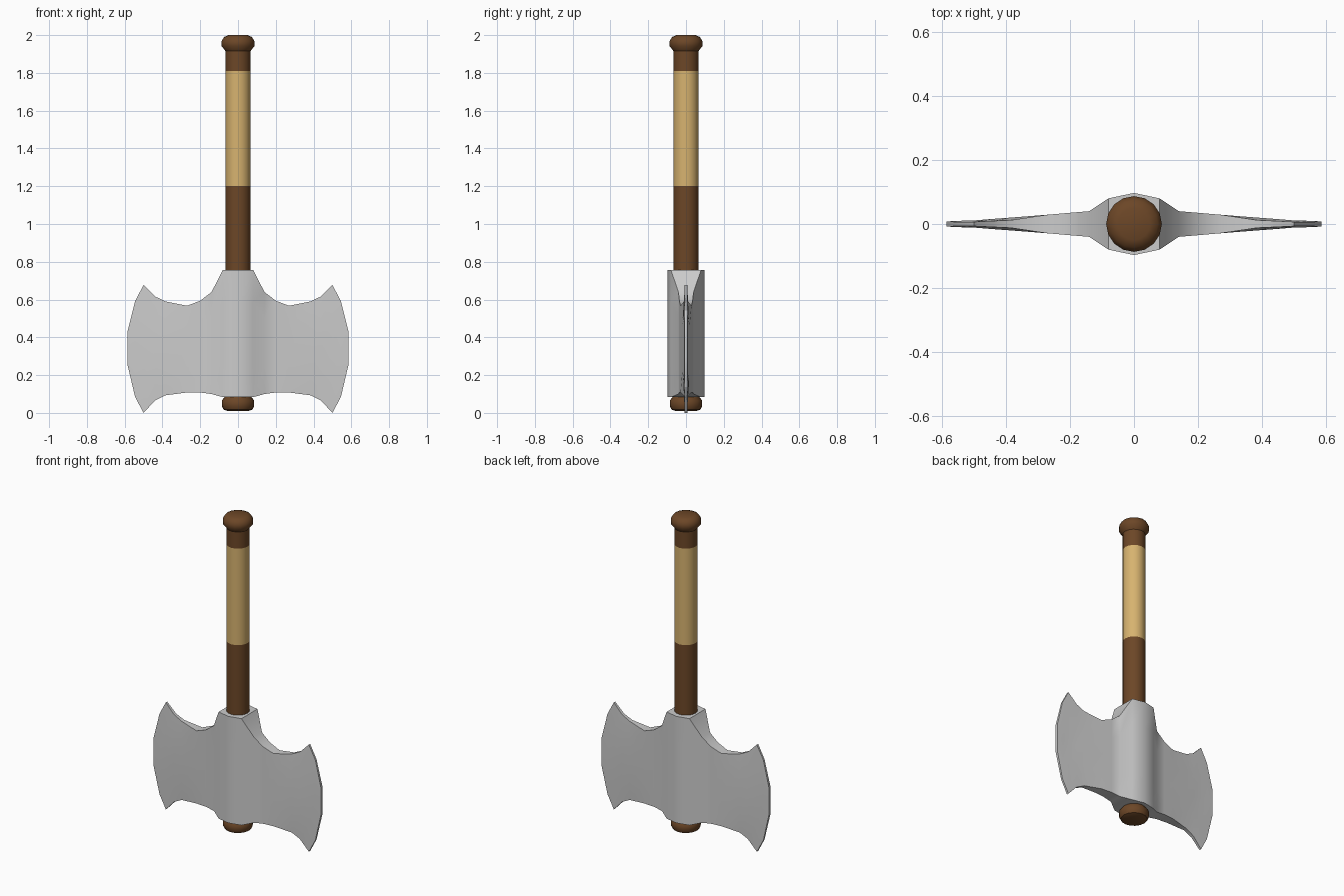
import bpy, bmesh, math

if "Cube" in bpy.data.objects:
    bpy.data.objects.remove(bpy.data.objects["Cube"])

def material(name, rgb):
    m = bpy.data.materials.new(name)
    m.diffuse_color = (*rgb, 1)
    m.use_nodes = True
    m.node_tree.nodes["Principled BSDF"].inputs["Base Color"].default_value = m.diffuse_color
    return m

brown = material("dark_wood", (0.15, 0.062, 0.02))
tan = material("tan_wrap", (0.68, 0.45, 0.16))

def finish(bm, name, mat, angle):
    bmesh.ops.recalc_face_normals(bm, faces=bm.faces)
    me = bpy.data.meshes.new(name)
    bm.to_mesh(me)
    bm.free()
    ob = bpy.data.objects.new(name, me)
    bpy.context.collection.objects.link(ob)
    if mat:
        me.materials.append(mat)
    bpy.ops.object.select_all(action='DESELECT')
    ob.select_set(True)
    bpy.context.view_layer.objects.active = ob
    bpy.ops.object.shade_smooth_by_angle(angle=math.radians(angle))
    return ob

def loft(bm, rings):
    loops = [[bm.verts.new(p) for p in ring] for ring in rings]
    n = len(loops[0])
    for a, b in zip(loops, loops[1:]):
        for i in range(n):
            j = (i + 1) % n
            bm.faces.new((a[i], a[j], b[j], b[i]))
    bm.faces.new(loops[0])
    bm.faces.new(loops[-1])

def lathe(name, profile, mat, sides=16):
    bm = bmesh.new()
    loft(bm, [[(r * math.cos(2 * math.pi * i / sides), r * math.sin(2 * math.pi * i / sides), z)
               for i in range(sides)] for r, z in profile])
    return finish(bm, name, mat, 40)

# Handle: lower shaft, wrapped grip, upper shaft
lathe("lower_shaft", [(0.066, 0.05), (0.066, 1.2)], brown)
lathe("grip_wrap", [(0.066, 1.2), (0.066, 1.81)], tan)
lathe("upper_shaft", [(0.066, 1.81), (0.066, 1.93)], brown)

# End knobs
lathe("pommel", [(0.066, 1.915), (0.087, 1.942), (0.087, 1.968), (0.074, 1.99), (0.05, 2.0)], brown)
lathe("bottom_knob", [(0.055, 0.01), (0.077, 0.018), (0.086, 0.035), (0.086, 0.065), (0.066, 0.09)], brown)

# Double-bladed head: stations of x, half thickness, bottom z, top z
half = [(0.08, 0.08, 0.083, 0.757), (0.14, 0.04, 0.10, 0.64), (0.20, 0.035, 0.108, 0.594),
        (0.27, 0.029, 0.108, 0.567), (0.385, 0.02, 0.093, 0.59), (0.44, 0.016, 0.065, 0.617),
        (0.50, 0.011, 0.0, 0.677), (0.545, 0.01, 0.085, 0.592), (0.585, 0.008, 0.255, 0.43)]
stations = [(-x, t, b, c) for x, t, b, c in reversed(half)] + [(0, 0.097, 0.083, 0.757)] + half
rows = 4
rings = []
for x, t, b, c in stations:
    zs = [b + (c - b) * k / rows for k in range(rows + 1)]
    # blade tips thin out toward their points
    tip = 0.6 if 0.3 < abs(x) < 0.56 else 1
    ts = [t * (tip if k in (0, rows) else 1) for k in range(rows + 1)]
    rings.append([(x, -w, z) for w, z in zip(ts, zs)] +
                 [(x, w, z) for w, z in reversed(list(zip(ts, zs)))])
bm = bmesh.new()
loft(bm, rings)
finish(bm, "axe_head", None, 50)
